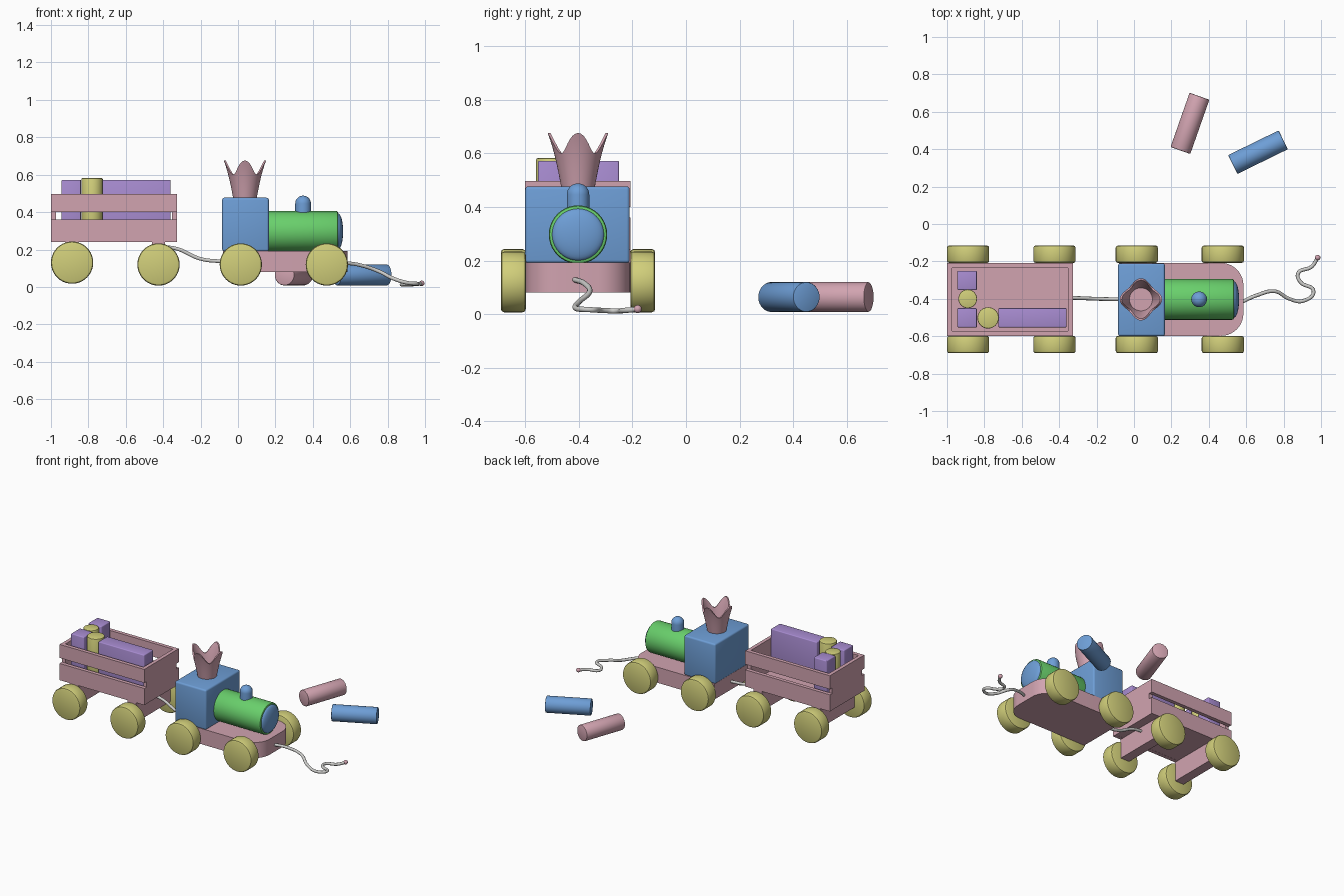
import bpy, bmesh, math
from mathutils import Vector

if "Cube" in bpy.data.objects:
    bpy.data.objects.remove(bpy.data.objects["Cube"], do_unlink=True)

MID = -0.403  # centre line of the train


def linear(c):
    return c / 12.92 if c < 0.04 else ((c + 0.055) / 1.055) ** 2.4


def material(name, *srgb):
    m = bpy.data.materials.new(name)
    colour = [linear(c) for c in srgb] + [1]
    m.use_nodes = True
    m.diffuse_color = colour
    m.node_tree.nodes["Principled BSDF"].inputs["Base Color"].default_value = colour
    return m


pink = material("dusty pink", 0.82, 0.64, 0.69)
blue = material("soft blue", 0.43, 0.62, 0.84)
green = material("leaf green", 0.41, 0.81, 0.42)
yellow = material("straw yellow", 0.82, 0.81, 0.48)
purple = material("lilac", 0.66, 0.55, 0.82)
grey = material("rope grey", 0.80, 0.80, 0.79)


def finish(name, bm, mat, loc=(0, 0, 0), angle=35):
    bmesh.ops.recalc_face_normals(bm, faces=bm.faces)
    me = bpy.data.meshes.new(name)
    bm.to_mesh(me)
    bm.free()
    me.materials.append(mat)
    me.shade_smooth()
    me.set_sharp_from_angle(angle=math.radians(angle))
    ob = bpy.data.objects.new(name, me)
    ob.location = loc
    bpy.context.collection.objects.link(ob)
    return ob


def box(name, mat, x, y, z, bevel=0.0):
    """Box given by its extents along each axis."""
    bm = bmesh.new()
    bmesh.ops.create_cube(bm, size=1)
    for v in bm.verts:
        v.co = [lo + (c + 0.5) * (hi - lo) for c, (lo, hi) in zip(v.co, (x, y, z))]
    if bevel:
        bmesh.ops.bevel(bm, geom=bm.edges[:], offset=bevel, segments=3,
                        profile=0.5, affect='EDGES')
    return finish(name, bm, mat)


def lathe(name, mat, profile, loc, axis=(0, 0, 1), steps=40):
    """Turn (radius, height) points around an axis."""
    bm = bmesh.new()
    vs = [bm.verts.new((r, 0, h)) for r, h in profile]
    es = [bm.edges.new(p) for p in zip(vs, vs[1:])]
    bmesh.ops.spin(bm, geom=vs + es, axis=(0, 0, 1), cent=(0, 0, 0),
                   angle=math.tau, steps=steps)
    bmesh.ops.remove_doubles(bm, verts=bm.verts[:], dist=1e-5)
    ob = finish(name, bm, mat, loc)
    ob.rotation_mode = 'QUATERNION'
    ob.rotation_quaternion = Vector(axis).to_track_quat('Z', 'Y')
    return ob


def rod(name, mat, start, end, r, b=0.005):
    """Cylinder between two points with softened rims."""
    start, axis = Vector(start), Vector(end) - Vector(start)
    n = axis.length
    k = b * 0.3
    return lathe(name, mat, [(0, 0), (r - b, 0), (r - k, k), (r, b), (r, n - b),
                             (r - k, n - k), (r - b, n), (0, n)], start, axis)


def rope(name, points, r=0.010):
    cu = bpy.data.curves.new(name, 'CURVE')
    cu.dimensions = '3D'
    cu.bevel_depth = r
    cu.bevel_resolution = 3
    cu.use_fill_caps = True
    cu.resolution_u = 10
    sp = cu.splines.new('BEZIER')
    sp.bezier_points.add(len(points) - 1)
    for p, co in zip(sp.bezier_points, points):
        p.co = co
        p.handle_left_type = p.handle_right_type = 'AUTO'
    cu.materials.append(grey)
    bpy.context.collection.objects.link(bpy.data.objects.new(name, cu))


# Wheels
for label, x, z in (("wagon_back", -0.887, 0.13), ("wagon_front", -0.425, 0.12),
                    ("engine_back", 0.015, 0.12), ("engine_front", 0.475, 0.12)):
    for side, s in (("right", -1), ("left", 1)):
        rod(f"{label}_{side}_wheel", yellow, (x, MID + s * 0.195, z),
            (x, MID + s * 0.288, z), 0.113, 0.012)

# Engine base with rounded front corners
bm = bmesh.new()
outline = [(-0.08, -0.195), (-0.08, 0.195)]
for cy, first in ((0.075, 90), (-0.075, 0)):
    for i in range(11):
        a = math.radians(first - 9 * i)
        outline.append((0.465 + 0.12 * math.cos(a), cy + 0.12 * math.sin(a)))
face = bm.faces.new([bm.verts.new((x, y, 0.08)) for x, y in outline])
ext = bmesh.ops.extrude_face_region(bm, geom=[face])
bmesh.ops.translate(bm, vec=(0, 0, 0.112),
                    verts=[g for g in ext["geom"] if isinstance(g, bmesh.types.BMVert)])
finish("engine_base", bm, pink, (0, MID, 0))

# Cab, boiler, nose and steam dome
box("cab", blue, (-0.085, 0.165), (-0.6, -0.21), (0.19, 0.477), 0.012)
rod("boiler", green, (0.15, MID, 0.297), (0.535, MID, 0.297), 0.109, 0.01)
nose = [(0.097, 0)] + [(0.097 * math.cos(a), 0.012 + 0.028 * math.sin(a))
                       for a in (math.radians(10 * i) for i in range(10))]
lathe("boiler_nose", blue, [(0, 0)] + nose, (0.522, MID, 0.297), (1, 0, 0))
dome = [(0.042, 0)] + [(0.042 * math.cos(a), 0.06 + 0.042 * math.sin(a))
                       for a in (math.radians(10 * i) for i in range(10))]
lathe("steam_dome", blue, dome, (0.348, MID, 0.386), steps=32)

# Hollow funnel with four rim points
bm = bmesh.new()
N, LEVELS = 64, 8
rings = []
for wall, floor in ((0.0, 0.47), (0.010, 0.52)):
    levels = range(LEVELS + 1) if wall == 0 else range(LEVELS, -1, -1)
    for j in levels:
        t = j / LEVELS
        ring = []
        for i in range(N):
            a = math.tau * i / N
            z = floor + t * (0.638 + 0.038 * math.cos(4 * a) - floor)
            h = (z - 0.47) / 0.206
            r = 0.062 + 0.038 * h + 0.013 * h ** 3 - wall
            ring.append(bm.verts.new((r * math.cos(a), r * math.sin(a), z)))
        rings.append(ring)
for a, b in zip(rings, rings[1:]):
    for i in range(N):
        bm.faces.new((a[i], a[(i + 1) % N], b[(i + 1) % N], b[i]))
bm.faces.new(rings[0])
bm.faces.new(rings[-1])
finish("funnel", bm, pink, (0.037, MID, 0))

# Wagon: floor, side slats, end boards and axle beams
box("wagon_floor", pink, (-0.985, -0.34), (-0.59, -0.215), (0.241, 0.265))
for side, y in (("right", (-0.6, -0.573)), ("left", (-0.235, -0.208))):
    box(f"{side}_lower_slat", pink, (-1, -0.325), y, (0.24, 0.36))
    box(f"{side}_upper_slat", pink, (-1, -0.325), y, (0.4, 0.497))
for end, x in (("back", -1), ("front", -0.353)):
    box(f"{end}_end_board", pink, (x + 0.001, x + 0.027), (-0.573, -0.235), (0.24, 0.497))
for end, x in (("back", -0.887), ("front", -0.425)):
    box(f"{end}_axle_beam", pink, (x - 0.035, x + 0.035), (-0.6, -0.208), (0.1, 0.245))

# Toy blocks in the wagon
for name, x, y in (("long_block", (-0.725, -0.36), (-0.553, -0.45)),
                   ("right_small_block", (-0.944, -0.84), (-0.553, -0.45)),
                   ("left_small_block", (-0.944, -0.84), (-0.353, -0.25))):
    box(name, purple, x, y, (0.265, 0.572), 0.006)
rod("tall_peg", yellow, (-0.78, -0.502, 0.265), (-0.78, -0.502, 0.582), 0.057)
rod("short_peg", yellow, (-0.889, -0.4, 0.265), (-0.889, -0.4, 0.572), 0.05)

# Loose rods on the ground
rod("loose_pink_rod", pink, (0.248, 0.393, 0.064), (0.35, 0.683, 0.064), 0.056)
rod("loose_blue_rod", blue, (0.528, 0.318, 0.064), (0.798, 0.45, 0.064), 0.056)

# Coupling rope, pull rope and end bead
rope("coupling_rope", [(-0.42, -0.395, 0.215), (-0.33, -0.395, 0.205),
                       (-0.2, -0.4, 0.15), (-0.07, MID, 0.135)])
rope("pull_rope", [(0.57, -0.42, 0.13), (0.66, -0.38, 0.115), (0.754, -0.36, 0.083),
                   (0.83, -0.4, 0.045), (0.905, -0.411, 0.022), (0.96, -0.36, 0.017),
                   (0.89, -0.31, 0.014), (0.877, -0.265, 0.012), (0.95, -0.228, 0.014),
                   (0.98, -0.185, 0.018)])
bm = bmesh.new()
bmesh.ops.create_uvsphere(bm, u_segments=20, v_segments=12, radius=0.015)
finish("rope_bead", bm, pink, (0.982, -0.18, 0.019), 60)
